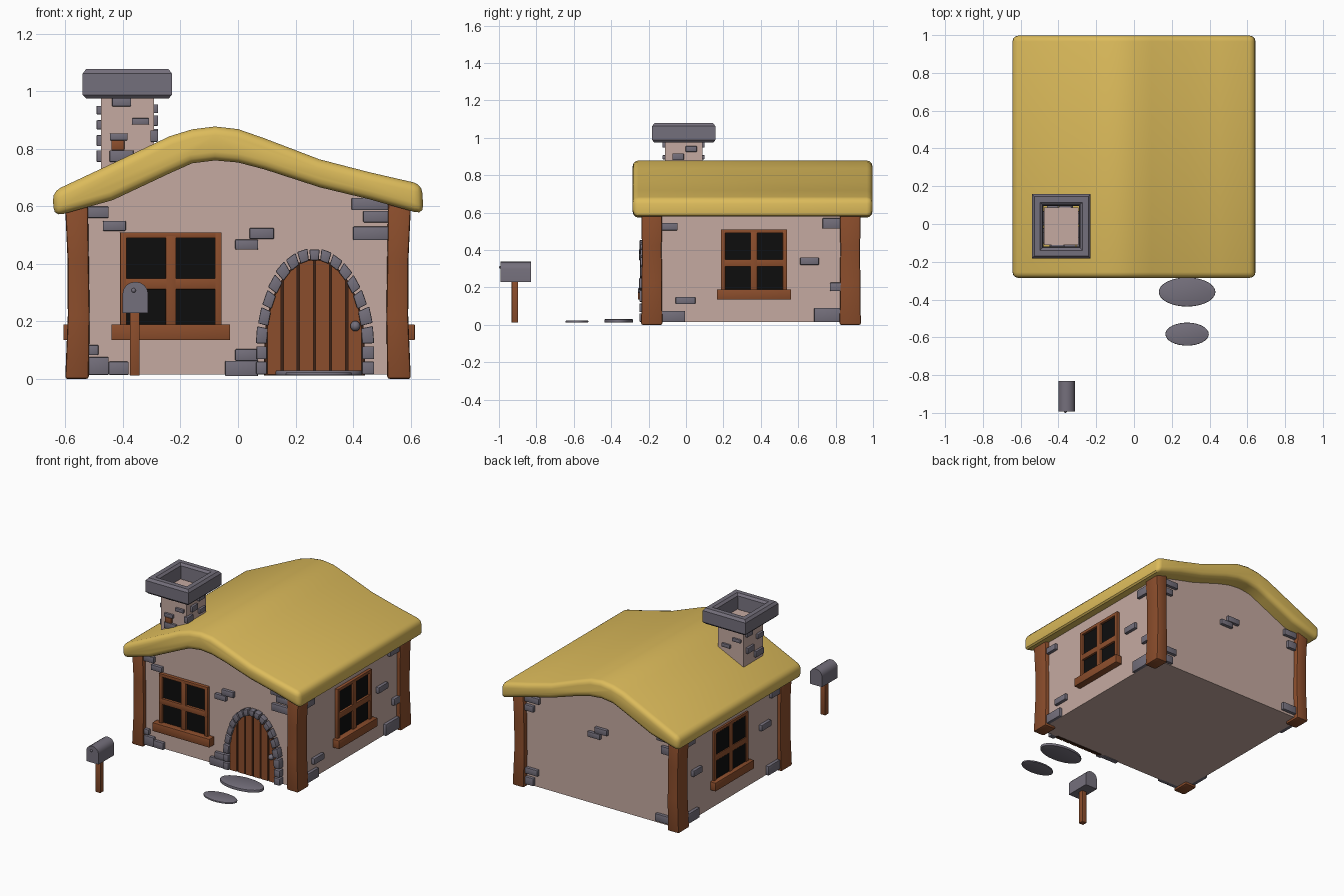
import bpy, bmesh, math, random

if "Cube" in bpy.data.objects:
    bpy.data.objects.remove(bpy.data.objects["Cube"])
random.seed(4)


def material(name, rgb):
    m = bpy.data.materials.new(name)
    m.diffuse_color = (*rgb, 1)
    m.use_nodes = True
    m.node_tree.nodes["Principled BSDF"].inputs["Base Color"].default_value = m.diffuse_color
    return m


PLASTER = material("pink plaster", (0.56, 0.40, 0.355))
THATCH = material("golden thatch", (0.72, 0.50, 0.105))
STONE = material("grey stone", (0.175, 0.16, 0.20))
WOOD = material("brown wood", (0.26, 0.075, 0.025))
DARK = material("black glass", (0.004, 0.004, 0.004))
GAP = material("dark brown gap", (0.045, 0.016, 0.008))


def finish(name, bm, mat, bevel=0, seg=2):
    bmesh.ops.recalc_face_normals(bm, faces=bm.faces)
    if bevel:
        edges = [e for e in bm.edges if len(e.link_faces) == 2 and e.calc_face_angle() > math.radians(42)]
        bmesh.ops.bevel(bm, geom=edges, offset=bevel, segments=seg, profile=0.5,
                        affect='EDGES', clamp_overlap=True)
    me = bpy.data.meshes.new(name)
    bm.to_mesh(me)
    bm.free()
    me.materials.append(mat)
    ob = bpy.data.objects.new(name, me)
    bpy.context.collection.objects.link(ob)
    return ob


def prism(name, profile, axis, lo, hi, mat, bevel=0, seg=2):
    """Extrude a 2D profile along one axis."""
    put = {'x': lambda p, t: (t, p[0], p[1]), 'y': lambda p, t: (p[0], t, p[1]),
           'z': lambda p, t: (p[0], p[1], t)}[axis]
    bm = bmesh.new()
    a = [bm.verts.new(put(p, lo)) for p in profile]
    b = [bm.verts.new(put(p, hi)) for p in profile]
    bm.faces.new(a)
    bm.faces.new(b)
    n = len(a)
    for i in range(n):
        bm.faces.new((a[i], a[(i + 1) % n], b[(i + 1) % n], b[i]))
    return finish(name, bm, mat, bevel, seg)


def box(name, x0, x1, y0, y1, z0, z1, mat, bevel=0):
    return prism(name, [(x0, y0), (x1, y0), (x1, y1), (x0, y1)], 'z', z0, z1, mat, bevel)


def loft(name, rects, mat, bevel=0, closed=False):
    """Join rectangles (cx, cy, half x, half y, z) into a tube or a closed ring."""
    bm = bmesh.new()
    rings = [[bm.verts.new((cx + sx * hx, cy + sy * hy, z)) for sx, sy in ((-1, -1), (1, -1), (1, 1), (-1, 1))]
             for cx, cy, hx, hy, z in rects]
    pairs = list(zip(rings, rings[1:]))
    if closed:
        pairs.append((rings[-1], rings[0]))
    else:
        bm.faces.new(rings[0])
        bm.faces.new(rings[-1])
    for a, b in pairs:
        for i in range(4):
            bm.faces.new((a[i], a[(i + 1) % 4], b[(i + 1) % 4], b[i]))
    return finish(name, bm, mat, bevel)


WX, YF, YB = 0.57, -0.21, 0.90      # wall half width, front and back wall


def on_wall(name, side, u0, u1, z0, z1, d, mat, bevel=0):
    """Box standing out by d from one wall."""
    s = 0.01
    lim = {'front': (u0, u1, YF - d, YF + s), 'back': (u0, u1, YB - s, YB + d),
           'right': (WX - s, WX + d, u0, u1), 'left': (-WX - d, -WX + s, u0, u1)}[side]
    return box(name, *lim, z0, z1, mat, bevel)


# Roof: wavy thatch with rounded rims
upper = [(-0.645, 0.652), (-0.436, 0.75), (-0.238, 0.844), (-0.16, 0.868), (-0.08, 0.878), (0, 0.869),
         (0.092, 0.837), (0.283, 0.764), (0.457, 0.719), (0.64, 0.677)]
lower = [(-0.64, 0.565), (-0.436, 0.622), (-0.238, 0.715), (-0.16, 0.75), (-0.08, 0.76), (0, 0.753),
         (0.092, 0.729), (0.283, 0.667), (0.457, 0.625), (0.645, 0.572)]
prism("thatched_roof", upper + lower[::-1], 'y', -0.285, 0.997, THATCH, 0.03, 3)

# Walls with gables reaching into the roof
gable = [(-WX, 0.62)] + [(x, z + 0.03) for x, z in lower[1:-1]] + [(WX, 0.62)]
prism("walls", [(-WX, 0.015)] + gable + [(WX, 0.015)], 'y', YF, YB, PLASTER)

# Corner posts, slightly bent
for sx in (-1, 1):
    for end, cy in (("front", -0.183), ("back", 0.878)):
        loft(f"{end}_{'left' if sx < 0 else 'right'}_post",
             [(sx * 0.56, cy, 0.041, 0.057, 0), (sx * 0.554, cy, 0.038, 0.054, 0.22),
              (sx * 0.556, cy, 0.037, 0.053, 0.42), (sx * 0.562, cy, 0.04, 0.056, 0.615)], WOOD, 0.009)


# Windows: dark panes, frame bars and sill
def window(side, u0, w, d=0.02, overhang=0.03):
    u1, m = u0 + w, u0 + w / 2
    on_wall(side + "_window_panes", side, u0 + 0.01, u1 - 0.01, 0.17, 0.5, 0.006, DARK)
    for a, b, z0, z1 in ((u0, u0 + 0.023, 0.18, 0.51), (u1 - 0.023, u1, 0.18, 0.51),
                         (m - 0.018, m + 0.018, 0.18, 0.5), (u0, u1, 0.49, 0.51), (u0, u1, 0.312, 0.35)):
        on_wall(side + "_window_bar", side, a, b, z0, z1, d, WOOD, 0.002)
    on_wall(side + "_window_sill", side, u0 - overhang, u1 + overhang, 0.135, 0.19, d + 0.025, WOOD, 0.003)


window('front', -0.41, 0.353, 0.022, 0.03)
window('right', 0.187, 0.353, 0.02, 0.022)
window('left', 0.187, 0.353, 0.012, 0.022)

# Door: planks cut to an arch
DX = 0.266


def arch(u, rx, rz):
    """Point on the arch for u from -1 to 1: short upright, then half an ellipse."""
    if abs(u) > 0.8:
        return DX + math.copysign(rx, u), 0.012 + 0.10 * (1 - abs(u)) / 0.2
    a = u / 0.8 * math.pi / 2
    return DX + rx * math.sin(a), 0.112 + rz * math.cos(a)


prism("door_backing", [arch(-1 + i / 12, 0.175, 0.308) for i in range(25)], 'y', YF - 0.008, YF + 0.01, GAP)
for i in range(6):
    x0, x1 = -0.168 + i * 0.056 + 0.004, -0.168 + (i + 1) * 0.056 - 0.004
    tops = [x1 + (x0 - x1) * k / 4 for k in range(5)]
    prof = [(DX + x0, 0.015), (DX + x1, 0.015)]
    prof += [(DX + x, 0.112 + 0.302 * math.sqrt(max(0, 1 - (x / 0.17) ** 2))) for x in tops]
    prism("door_plank", prof, 'y', YF - 0.018, YF, WOOD)

# Door surround of wedge stones
N = 19
for i in range(N):
    a, b = -1 + 2 * i / N + 0.008, -1 + 2 * (i + 1) / N - 0.008
    r = random.uniform(-0.003, 0.005)
    prism("door_arch_stone", [arch(a, 0.166, 0.302), arch(b, 0.166, 0.302),
                              arch(b, 0.204 + r, 0.341 + r), arch(a, 0.204 + r, 0.341 + r)],
          'y', YF - 0.036 - r, YF + 0.01, STONE, 0.004)


def knob(name, loc, r):
    bm = bmesh.new()
    bmesh.ops.create_uvsphere(bm, u_segments=14, v_segments=8, radius=r)
    bmesh.ops.translate(bm, verts=bm.verts, vec=loc)
    finish(name, bm, STONE)


knob("door_knob", (0.408, YF - 0.03, 0.184), 0.018)

# Loose stones showing through the plaster
stones = {
    'front': [(-.53, -.45, .56, .60), (-.47, -.39, .515, .55), (-.01, .07, .45, .485), (.04, .125, .487, .525),
              (.395, .53, .587, .63), (.435, .53, .545, .585), (.40, .53, .483, .53), (-.53, -.485, .083, .118),
              (-.53, -.45, .014, .076), (-.45, -.38, .014, .06), (-.01, .07, .063, .104), (-.045, .07, .01, .063)],
    'right': [(-.14, -.045, .505, .545), (.61, .71, .32, .36), (.73, .84, .515, .57), (.77, .84, .18, .225),
              (.685, .83, .015, .09), (-.055, .05, .11, .15), (-.14, -.005, .015, .075)],
    'back': [(-.02, .07, .45, .485), (-.07, .02, .487, .525), (.42, .53, .56, .60), (.46, .53, .50, .54),
             (.43, .53, .09, .13), (.46, .53, .02, .07), (-.53, -.43, .56, .60), (-.53, -.46, .48, .53),
             (-.53, -.42, .03, .08)],
    'left': [(-.14, -.045, .505, .545), (-.04, .06, .33, .37), (.74, .84, .515, .56), (.67, .76, .30, .34),
             (.70, .83, .015, .08), (-.14, -.01, .015, .075)]}
for side, rows in stones.items():
    for r in rows:
        on_wall(side + "_wall_stone", side, *r, 0.02, STONE, 0.004)

# Chimney: shaft, hollow cap and bricks
CX, CY = -0.385, -0.012
box("chimney_shaft", CX - .092, CX + .092, CY - .1, CY + .1, 0.62, 0.985, PLASTER)
ring = [(0, .975), (.05, .975), (.0625, .988), (.0625, 1.062), (.05, 1.078), (.02, 1.078), (.006, 1.065)]
loft("chimney_cap", [(CX, CY, .093 + d, .107 + d, z) for d, z in ring], STONE, closed=True)
for u, w, z0, z1, mat in ((-.02, .066, .948, .978, STONE), (.046, .06, .885, .907, STONE),
                          (-.03, .062, .83, .854, STONE), (-.02, .083, .755, .795, STONE),
                          (-.033, .045, .795, .83, WOOD)):
    box("chimney_front_brick", CX + u - w / 2, CX + u + w / 2, CY - .114, CY - .09, z0, z1, mat, 0.003)
    if z0 > 0.8:
        box("chimney_back_brick", CX - u - w / 2, CX - u + w / 2, CY + .09, CY + .112, z0, z1, mat, 0.003)
for sx, y, w, z0, z1 in ((-1, -.06, .06, .868, .9), (-1, .04, .07, .81, .848), (-1, -.05, .08, .755, .795),
                         (-1, .05, .06, .92, .95), (1, -.03, .06, .88, .917), (1, -.08, .06, .825, .865),
                         (1, .05, .06, .84, .87), (1, .04, .06, .925, .955)):
    a, b = sorted((CX + sx * .08, CX + sx * .107))
    box("chimney_side_brick", a, b, CY + y - w / 2, CY + y + w / 2, z0, z1, STONE, 0.003)

# Stepping stones
for cy, rx, ry, top in ((-0.36, 0.15, 0.077, 0.03), (-0.583, 0.115, 0.061, 0.023)):
    prism("stepping_stone", [(0.281 + rx * math.cos(t * math.pi / 16), cy + ry * math.sin(t * math.pi / 16))
                             for t in range(32)], 'z', 0.012, top, STONE, 0.004)

# Letter box on its stake
box("letterbox_stake", -0.376, -0.342, -0.932, -0.898, 0.012, 0.24, WOOD, 0.002)
lid = [(-0.357 + 0.044 * math.cos(k * math.pi / 8), 0.298 + 0.04 * math.sin(k * math.pi / 8)) for k in range(9)]
prism("letterbox", [(-0.401, 0.23), (-0.313, 0.23)] + lid, 'y', -0.992, -0.83, STONE)
knob("letterbox_knob", (-0.363, -0.992, 0.308), 0.008)

# Smooth the rounded parts, keep edges crisp
bpy.ops.object.select_all(action='SELECT')
bpy.context.view_layer.objects.active = bpy.data.objects["thatched_roof"]
bpy.ops.object.shade_smooth_by_angle(angle=math.radians(35))
